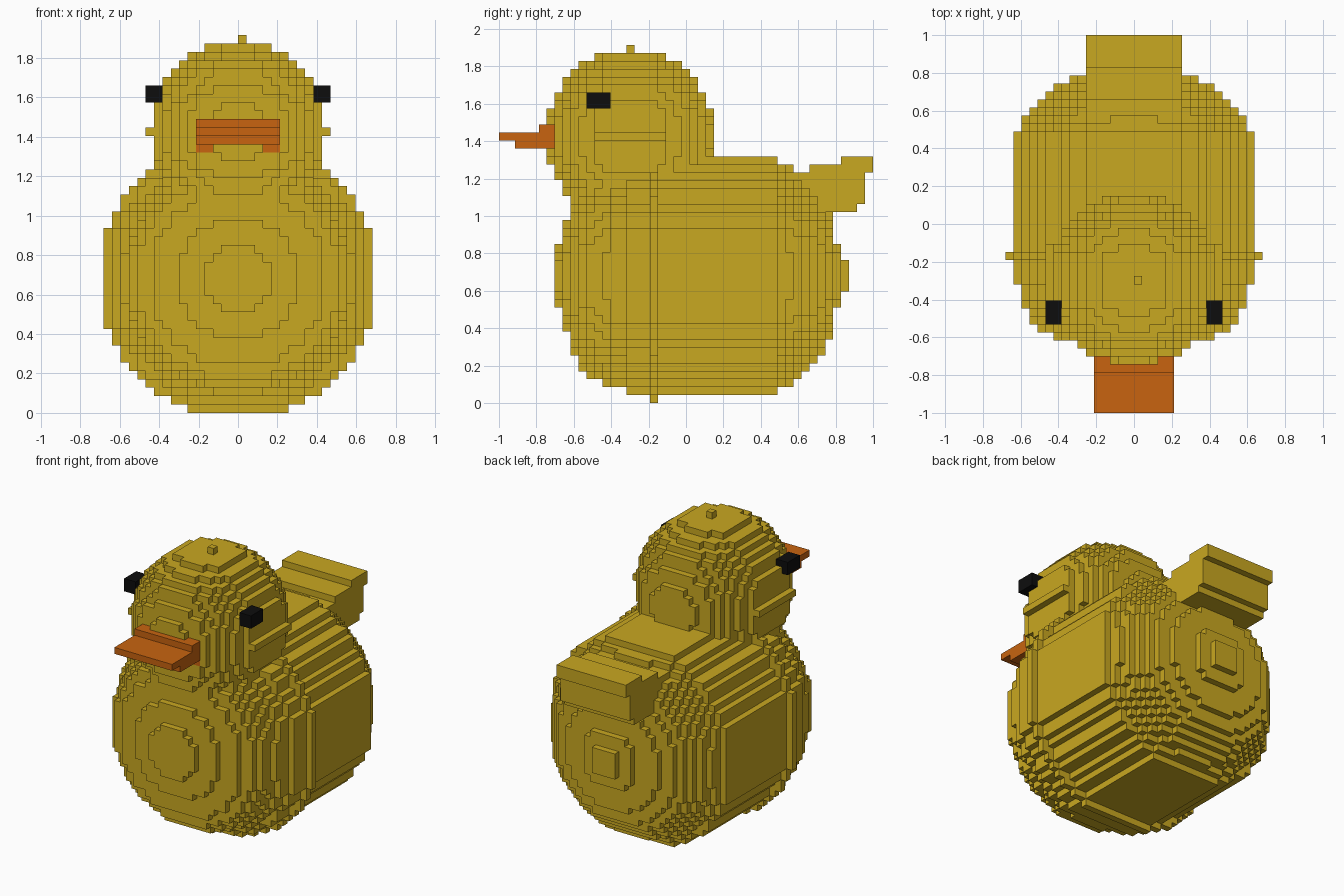
import bpy, bmesh, math

if "Cube" in bpy.data.objects:
    bpy.data.objects.remove(bpy.data.objects["Cube"])

V = 2 / 47            # edge length of one block


def material(name, rgb):
    m = bpy.data.materials.new(name)
    m.diffuse_color = (*rgb, 1)
    m.use_nodes = True
    m.node_tree.nodes["Principled BSDF"].inputs["Base Color"].default_value = m.diffuse_color
    return m


yellow = material("yellow", (0.584, 0.392, 0.015))
orange = material("orange", (0.578, 0.127, 0.005))
black = material("black", (0.004, 0.004, 0.004))


def near(n):
    """Distance from a grid line to the near side of block n."""
    return n if n >= 0 else -n - 1


def mid(n, c):
    """Distance from the middle of block c to the near side of block n."""
    return max(0, abs(n - c) - 0.5)


def box(i0, i1, j0, j1, k0, k1):
    """All blocks in a box, ends included."""
    return {(i, j, k) for i in range(i0, i1 + 1)
            for j in range(j0, j1 + 1) for k in range(k0, k1 + 1)}


# Body: round slices along y, front to back
radii = [3.2, 6.6, 10, 11.6, 12.5, 13, 13.3, 14, 14] + [15] * 19
radii += [14, 13.3, 12.7, 12, 11, 9.6, 7.4, 4, 2]
radii[19 - 7] = 16    # raised ring
body = set()
for n, r in enumerate(radii):
    for i, j, k in box(-16, 15, n + 7, n + 7, 0, 31):
        if near(i) ** 2 + near(k - 16) ** 2 < r * r - 0.01:
            body.add((i, j, k))

# Head: round slices along z, slightly taller than wide
head = set()
for k in range(23, 44):
    r = 9.99 * math.sqrt(1 - (mid(k, 33) / 10.35) ** 2)
    head |= {c for c in box(-10, 9, 6, 26, k, k)
             if near(c[0]) ** 2 + mid(c[1], 16) ** 2 < r * r}
head |= box(-11, 10, 12, 20, 33, 33)   # cheek ridges
head.add((0, 16, 44))                  # crown block

# Tail: stepped and upturned
tail = (box(-6, 5, 36, 44, 24, 28) | box(-6, 5, 39, 44, 24, 29)
        | box(-6, 5, 45, 45, 25, 30) | box(-6, 5, 43, 44, 24, 30)
        | box(-6, 5, 46, 46, 29, 30))

# Beak: flat bill with a thicker root
beak = (box(-5, 4, 0, 1, 33, 33) | box(-5, 4, 2, 4, 32, 33)
        | box(-5, 4, 5, 7, 32, 34) | box(-5, 4, 7, 7, 31, 31))

# Eyes on both sides of the head
right_eye = box(9, 10, 11, 13, 37, 38)
left_eye = {(-i - 1, j, k) for i, j, k in right_eye}

# Each block belongs to one part only
parts = [("left_eye", left_eye, black), ("right_eye", right_eye, black),
         ("beak", beak, orange), ("head", head, yellow),
         ("tail", tail, yellow), ("body", body, yellow)]
filled = set()
for name, cells, mat in parts:
    cells -= filled
    filled |= cells


def build(name, cells, mat):
    """Make a mesh from the exposed sides of the blocks."""
    bm = bmesh.new()
    verts = {}

    def vert(p):
        if p not in verts:
            verts[p] = bm.verts.new((p[0] * V, p[1] * V - 1, p[2] * V))
        return verts[p]

    for c in sorted(cells):
        for axis in range(3):
            for side in (0, 1):
                n = list(c)
                n[axis] += 2 * side - 1
                if tuple(n) in filled:
                    continue
                corners = []
                for a, b in ((0, 0), (1, 0), (1, 1), (0, 1)):
                    p = list(c)
                    p[axis] += side
                    p[(axis + 1) % 3] += a
                    p[(axis + 2) % 3] += b
                    corners.append(vert(tuple(p)))
                bm.faces.new(corners if side else corners[::-1])
    mesh = bpy.data.meshes.new(name)
    bm.to_mesh(mesh)
    bm.free()
    mesh.materials.append(mat)
    bpy.context.collection.objects.link(bpy.data.objects.new(name, mesh))


for part in parts:
    build(*part)
